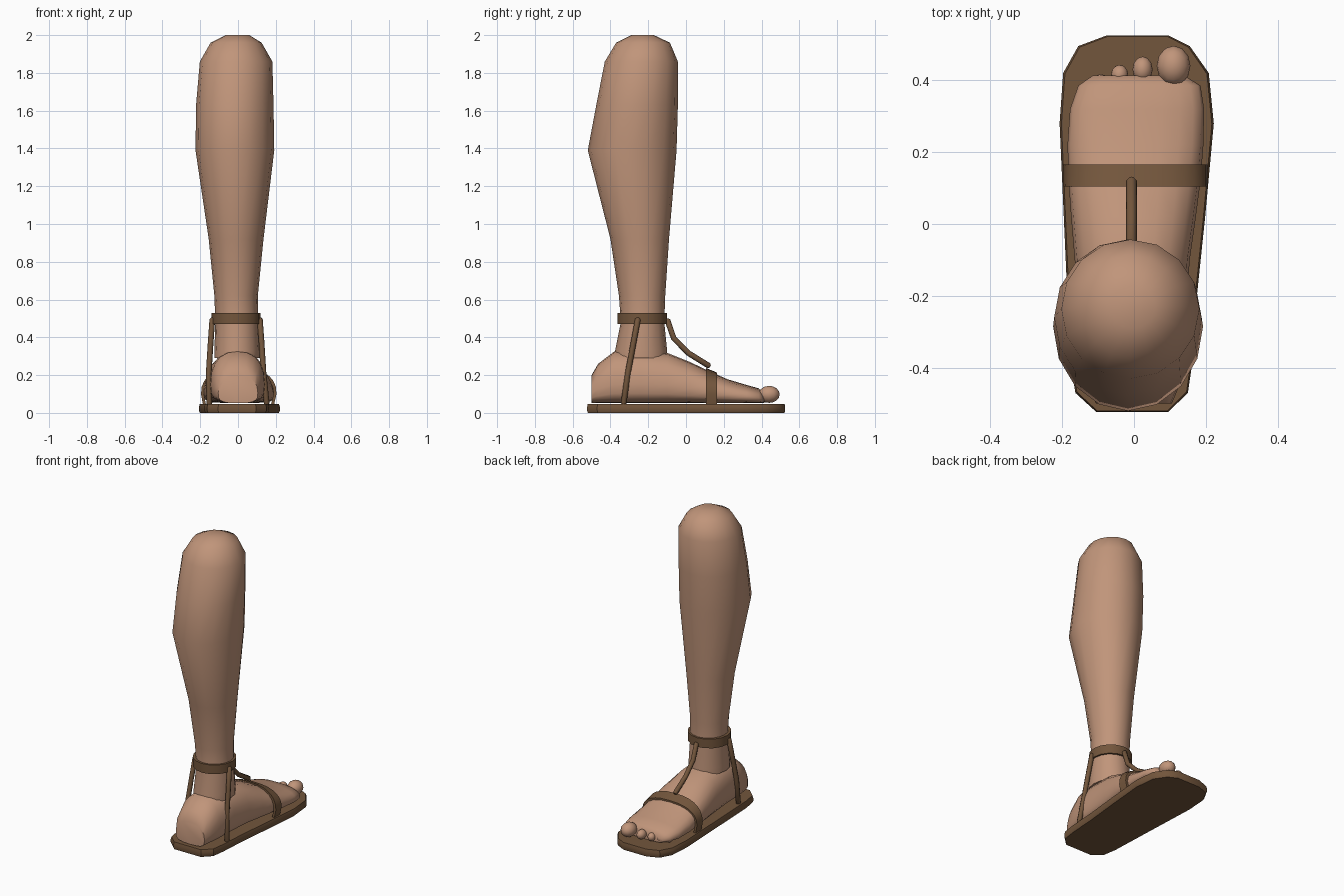
import bpy, bmesh
from math import sin, cos, pi, radians, copysign
from mathutils import Vector

if "Cube" in bpy.data.objects:
    bpy.data.objects.remove(bpy.data.objects["Cube"])


def material(name, color):
    m = bpy.data.materials.new(name)
    m.diffuse_color = (*color, 1)
    m.use_nodes = True
    m.node_tree.nodes["Principled BSDF"].inputs["Base Color"].default_value = m.diffuse_color
    return m


SKIN = material("skin", (0.53, 0.30, 0.195))
LEATHER = material("leather", (0.17, 0.092, 0.045))


def finish(name, bm, mat, angle=50):
    bmesh.ops.recalc_face_normals(bm, faces=bm.faces[:])
    me = bpy.data.meshes.new(name)
    bm.to_mesh(me)
    bm.free()
    ob = bpy.data.objects.new(name, me)
    bpy.context.collection.objects.link(ob)
    me.materials.append(mat)
    bpy.ops.object.select_all(action='DESELECT')
    bpy.context.view_layer.objects.active = ob
    ob.select_set(True)
    bpy.ops.object.shade_smooth_by_angle(angle=radians(angle))
    return ob


def loft(name, rings, mat, angle=50, closed=False):
    bm = bmesh.new()
    vs = [[bm.verts.new(p) for p in r] for r in rings]
    n = len(vs[0])
    pairs = list(zip(vs, vs[1:])) + ([(vs[-1], vs[0])] if closed else [])
    for a, b in pairs:
        for i in range(n):
            j = (i + 1) % n
            bm.faces.new((a[i], a[j], b[j], b[i]))
    if not closed:
        bm.faces.new(vs[0])
        bm.faces.new(vs[-1])
    return finish(name, bm, mat, angle)


def ellipse(x0, x1, y0, y1, z, n=16):
    return [((x0 + x1) / 2 + (x1 - x0) / 2 * cos(2 * pi * i / n),
             (y0 + y1) / 2 + (y1 - y0) / 2 * sin(2 * pi * i / n), z) for i in range(n)]


def spow(v, e):
    return copysign(abs(v) ** e, v)


# Lower leg: x range, y range, height
LEG = [(-.125, .115, -.375, -.10, .29), (-.125, .115, -.375, -.10, .33),
       (-.12, .108, -.345, -.115, .48), (-.125, .105, -.355, -.11, .62),
       (-.155, .135, -.40, -.09, .92), (-.225, .192, -.52, -.05, 1.39),
       (-.222, .188, -.475, -.043, 1.63), (-.202, .182, -.43, -.043, 1.86),
       (-.145, .125, -.37, -.085, 1.96), (-.065, .06, -.29, -.17, 2.0)]
loft("lower_leg", [ellipse(*r) for r in LEG], SKIN)

# Foot: y, x range, top height
FOOT = [(-.50, -.105, .105, .20), (-.465, -.125, .12, .26), (-.38, -.145, .14, .325),
        (-.24, -.15, .145, .33), (-.10, -.165, .155, .318), (.02, -.175, .172, .27),
        (.12, -.182, .185, .222), (.22, -.185, .193, .178), (.32, -.178, .195, .148),
        (.385, -.155, .185, .13), (.413, -.115, .14, .105)]


def foot_ring(y, x0, x1, top, n=20):
    base, pts = .052, []
    mid = base + (top - base) * .36
    for i in range(n):
        c, s = cos(2 * pi * i / n), sin(2 * pi * i / n)
        x = (x0 + x1) / 2 + (x1 - x0) / 2 * spow(c, .85 if s >= 0 else .6)
        z = mid + (spow(s, .85) * (top - mid) if s >= 0 else spow(s, .6) * (mid - base))
        pts.append((x, y, z))
    return pts


loft("foot", [foot_ring(*r) for r in FOOT], SKIN)

# Toes: centre, radii
TOES = [(.11, .44, .098, .047, .056, .045), (.024, .43, .085, .028, .036, .03),
        (-.04, .415, .08, .024, .028, .026), (-.092, .393, .077, .022, .024, .024),
        (-.137, .37, .075, .02, .022, .022)]
for k, (x, y, z, rx, ry, rz) in enumerate(TOES):
    bm = bmesh.new()
    bmesh.ops.create_uvsphere(bm, u_segments=12, v_segments=8, radius=1)
    bmesh.ops.scale(bm, vec=(rx, ry, rz), verts=bm.verts[:])
    bmesh.ops.translate(bm, vec=(x, y, z), verts=bm.verts[:])
    finish(f"toe_{k + 1}", bm, SKIN)

# Sandal sole with softened rim
OUTLINE = [(-.075, .525), (.095, .525), (.155, .495), (.208, .42), (.222, .28), (.198, .02),
           (.175, -.2), (.163, -.38), (.15, -.47), (.095, -.523), (-.105, -.523), (-.163, -.47),
           (-.178, -.38), (-.19, -.1), (-.207, .28), (-.197, .42), (-.155, .495)]
SOLE = [(.97, 0), (1, .012), (1, .032), (.975, .048)]
loft("sole", [[(x * s, y * (1 if 0 < z < .04 else .994), z) for x, y in OUTLINE]
              for s, z in SOLE], LEATHER, 30)


# Ankle strap
def band(inset, z):
    return ellipse(-.14 + inset, .12 - inset, -.362 + inset, -.10 - inset, z)


loft("ankle_strap", [band(0, .47), band(0, .53), band(.025, .53), band(.025, .47)],
     LEATHER, 30, True)

# Forefoot strap: flat band arching over the foot
def arch(y, top, inset):
    pts = []
    for i in range(15):
        t = pi * i / 14
        pts.append((.004 + (.2 - inset) * spow(cos(t), .8), y,
                    .10 + (top - .10 - inset) * spow(sin(t), .85)))
    return [(.19 - inset, y, .04)] + pts + [(-.185 + inset, y, .04)]


edges = [arch(.105, .238, 0), arch(.165, .213, 0), arch(.165, .213, .016), arch(.105, .238, .016)]
loft("forefoot_strap", list(zip(*edges)), LEATHER, 35)


# Round cords
def cord(name, path, r=.015, n=8):
    pts = [Vector(p) for p in path]
    rings = []
    for i, p in enumerate(pts):
        d = (pts[min(i + 1, len(pts) - 1)] - pts[max(i - 1, 0)]).normalized()
        u = d.cross(Vector((1, 0, 0))).normalized()
        v = d.cross(u)
        ring = [p + r * (u * cos(2 * pi * k / n) + v * sin(2 * pi * k / n)) for k in range(n)]
        if i == 0:
            rings.append([p - d * r * .6 + (q - p) * .5 for q in ring])
        rings.append(ring)
        if i == len(pts) - 1:
            rings.append([p + d * r * .6 + (q - p) * .5 for q in ring])
    loft(name, rings, LEATHER)


for side, name in ((-1, "left_cord"), (1, "right_cord")):
    cx = -.01
    cord(name, [(cx + side * .126, -.255, .495), (cx + side * .135, -.278, .37),
                (cx + side * .145, -.308, .21), (side * .152, -.33, .05)])
cord("instep_cord", [(-.007, -.098, .49), (-.007, -.065, .395), (-.007, .015, .315),
                     (-.007, .12, .25)])
